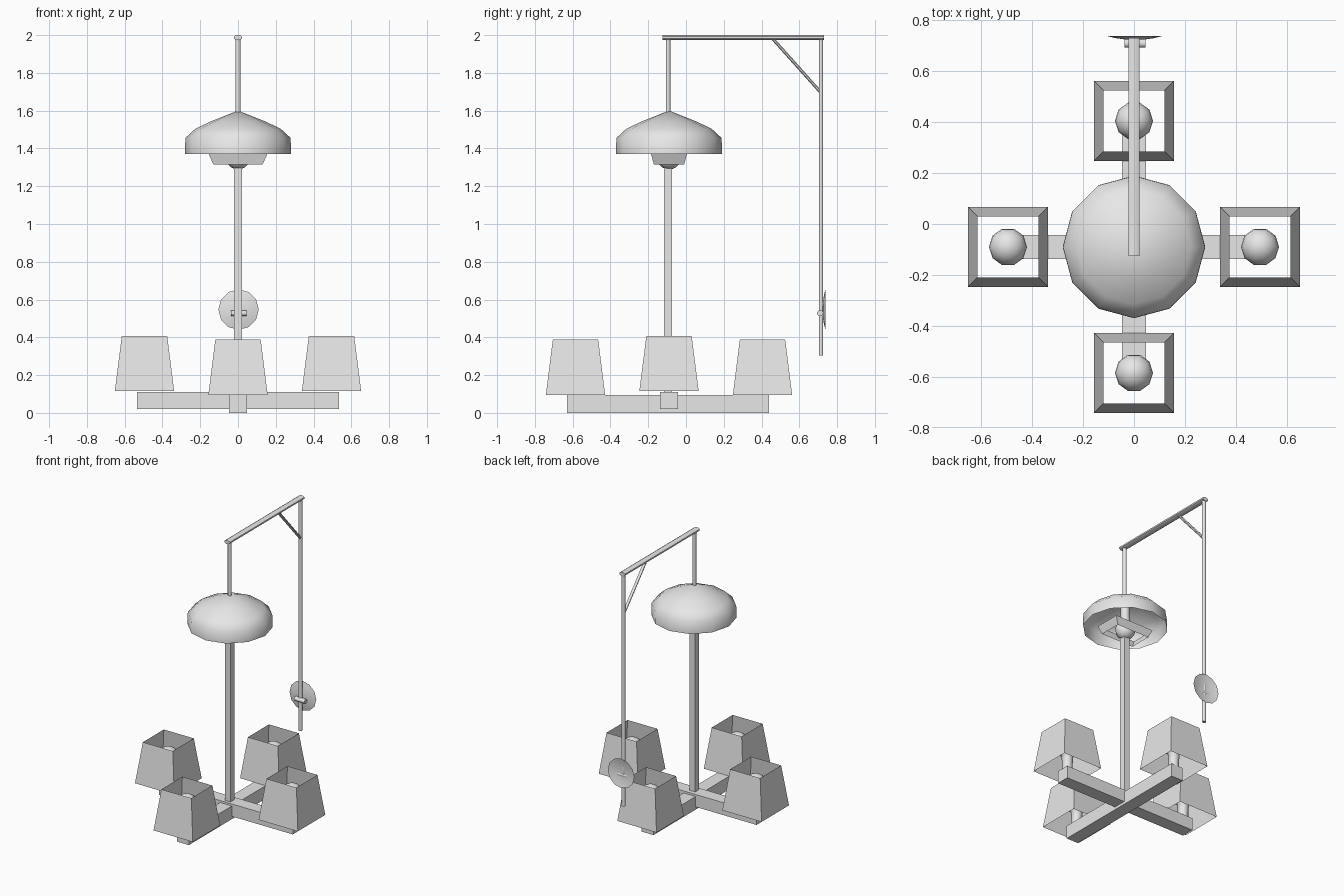
import bpy, bmesh, math
from mathutils import Vector, Matrix

cube = bpy.data.objects.get("Cube")
if cube:
    bpy.data.objects.remove(cube, do_unlink=True)

grey = bpy.data.materials.new("light_grey")
grey.use_nodes = True
grey.diffuse_color = (0.8, 0.8, 0.8, 1)
grey.node_tree.nodes["Principled BSDF"].inputs["Base Color"].default_value = (0.8, 0.8, 0.8, 1)

CY = -0.09      # y of the main post
REACH = 0.495   # distance from post to each lamp


def finish(name, bm, smooth=False):
    bmesh.ops.recalc_face_normals(bm, faces=bm.faces)
    me = bpy.data.meshes.new(name)
    bm.to_mesh(me)
    bm.free()
    me.materials.append(grey)
    ob = bpy.data.objects.new(name, me)
    bpy.context.collection.objects.link(ob)
    if smooth:
        bpy.ops.object.select_all(action="DESELECT")
        ob.select_set(True)
        bpy.context.view_layer.objects.active = ob
        bpy.ops.object.shade_smooth_by_angle(angle=math.radians(50))
    return ob


def box(name, centre, size):
    bm = bmesh.new()
    bmesh.ops.create_cube(bm, size=1)
    bmesh.ops.scale(bm, vec=size, verts=bm.verts)
    bmesh.ops.translate(bm, vec=centre, verts=bm.verts)
    return finish(name, bm)


def rod(name, start, end, rx, ry, sides=8):
    start, end = Vector(start), Vector(end)
    axis = end - start
    bm = bmesh.new()
    bmesh.ops.create_cone(bm, cap_ends=True, segments=sides, radius1=1, radius2=1, depth=axis.length)
    bmesh.ops.rotate(bm, matrix=Matrix.Rotation(math.pi / sides, 3, "Z"), verts=bm.verts)
    bmesh.ops.scale(bm, vec=(rx, ry, 1), verts=bm.verts)
    turn = Vector((0, 0, 1)).rotation_difference(axis).to_matrix()
    bmesh.ops.rotate(bm, matrix=turn, verts=bm.verts)
    bmesh.ops.translate(bm, vec=(start + end) / 2, verts=bm.verts)
    return finish(name, bm, True)


def lathe(name, profile, centre, sides=12, turn=None):
    """Spin (radius, height) points around z, then turn and place."""
    bm = bmesh.new()
    verts = [bm.verts.new((r, 0, z)) for r, z in profile]
    edges = [bm.edges.new(pair) for pair in zip(verts, verts[1:])]
    bmesh.ops.spin(bm, geom=verts + edges, cent=(0, 0, 0), axis=(0, 0, 1),
                   angle=math.tau, steps=sides, use_merge=True)
    bmesh.ops.remove_doubles(bm, verts=bm.verts, dist=0.0005)
    if turn:
        bmesh.ops.rotate(bm, matrix=turn, verts=bm.verts)
    bmesh.ops.translate(bm, vec=centre, verts=bm.verts)
    return finish(name, bm, True)


def tapered_shell(name, centre, bottom, top, height):
    """Four slanted walls, open above and below."""
    bm = bmesh.new()
    rings = []
    for (hx, hy), z in ((bottom, 0), (top, height)):
        rings.append([bm.verts.new((centre[0] + sx * hx, centre[1] + sy * hy, centre[2] + z))
                      for sx, sy in ((-1, -1), (1, -1), (1, 1), (-1, 1))])
    for i in range(4):
        j = (i + 1) % 4
        bm.faces.new((rings[0][i], rings[0][j], rings[1][j], rings[1][i]))
    return finish(name, bm)


# Crossed base arms and square post
box("cross_arm_side", (0, CY, 0.065), (1.07, 0.095, 0.09))
box("cross_arm_front_back", (0, CY - 0.005, 0.048), (0.095, 1.07, 0.095))
box("main_post", (0, CY - 0.005, 0.71), (0.044, 0.044, 1.24))

# Four lamps: square shade with a bulb on a short neck
bulb = [(0.035, 0), (0.035, 0.05), (0.04, 0.11)]
bulb += [(0.075 * math.cos(a), 0.17 + 0.075 * math.sin(a))
         for a in (math.radians(d) for d in range(-36, 91, 18))]
lamps = {"left": (1, 0), "right": (-1, 0), "front": (0, -1), "back": (0, 1)}
for side, (dx, dy) in lamps.items():
    foot = (dx * REACH, CY + dy * REACH, 0.115 if dx else 0.095)
    tapered_shell(side + "_shade", foot, (0.157, 0.157), (0.12, 0.12), 0.293)
    lathe(side + "_bulb", bulb, foot, 10)

# Domed canopy
lathe("canopy", [(0.28, 1.37), (0.279, 1.455), (0.225, 1.505), (0.14, 1.545), (0, 1.6)],
      (0, CY, 0))

# Fitting beneath the canopy
tapered_shell("canopy_fitting", (0, CY, 1.315), (0.13, 0.08), (0.155, 0.095), 0.055)
lathe("canopy_socket", [(0.04, 1.32), (0.045, 1.37), (0.03, 1.45), (0.03, 1.57)], (0, CY, 0))
lathe("canopy_bulb", [(0.066 * math.cos(math.radians(d)), 1.355 + 0.066 * math.sin(math.radians(d)))
                      for d in range(-90, 91, 18)], (0, CY, 0))

# Hanging rod, top beam, rear pole and diagonal brace
rod("hanging_rod", (0, CY - 0.005, 1.57), (0, CY - 0.005, 1.985), 0.014, 0.013)
rod("top_beam", (0, -0.125, 1.987), (0, 0.73, 1.987), 0.024, 0.014)
rod("rear_pole", (0, 0.715, 0.305), (0, 0.715, 1.985), 0.014, 0.012)
rod("brace", (0, 0.46, 1.98), (0, 0.715, 1.695), 0.011, 0.009)

# Shallow dish and its knob on the rear pole
lathe("rear_dish", [(0.107, 0), (0.075, 0.008), (0.04, 0.013), (0, 0.015)],
      (0.003, 0.738, 0.547), 12, Matrix.Rotation(math.pi / 2, 3, "X"))
rod("dish_knob", (-0.037, 0.71, 0.528), (0.045, 0.71, 0.528), 0.016, 0.018)
